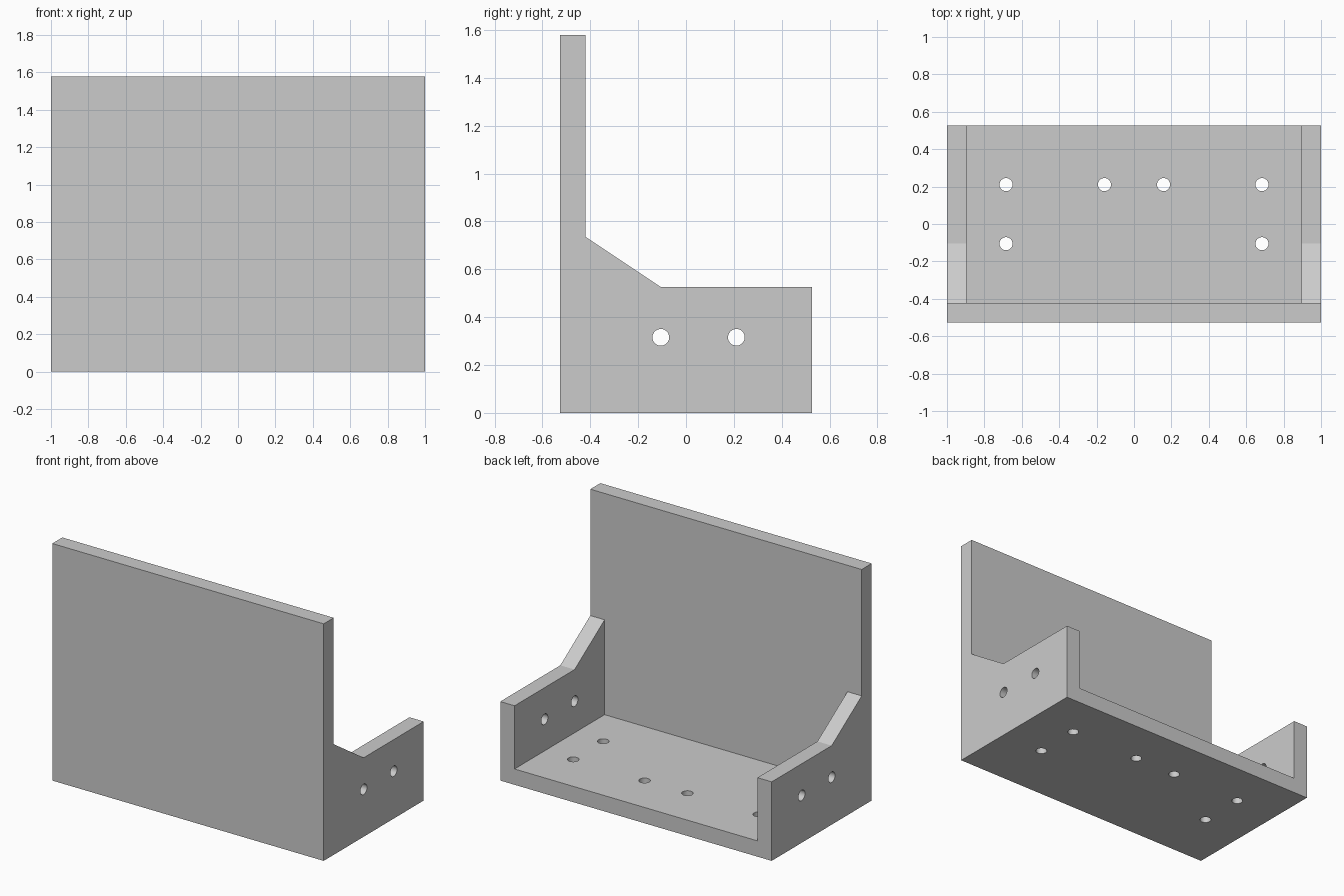
import bpy
import bmesh
from mathutils import Matrix, Vector

default = bpy.data.objects.get("Cube")
if default:
    bpy.data.objects.remove(default, do_unlink=True)

# Overall dimensions
U = 2 / 19                      # wall thickness, the basic unit
HALF_W, HALF_D, HEIGHT = 1.0, 5 * U, 15 * U
HOLE_R = 0.035

grey = bpy.data.materials.new("light grey")
grey.use_nodes = True
colour = (0.6, 0.6, 0.6, 1)
grey.diffuse_color = colour
grey.node_tree.nodes["Principled BSDF"].inputs["Base Color"].default_value = colour


def add_object(name, bm):
    bmesh.ops.recalc_face_normals(bm, faces=bm.faces[:])
    mesh = bpy.data.meshes.new(name)
    bm.to_mesh(mesh)
    bm.free()
    mesh.materials.append(grey)
    obj = bpy.data.objects.new(name, mesh)
    bpy.context.collection.objects.link(obj)
    return obj


def extrude_profile(name, profile):
    """Extrude a (y, z) outline across the full width."""
    bm = bmesh.new()
    face = bm.faces.new([bm.verts.new((-HALF_W, y, z)) for y, z in profile])
    new = bmesh.ops.extrude_face_region(bm, geom=[face])["geom"]
    verts = [g for g in new if isinstance(g, bmesh.types.BMVert)]
    bmesh.ops.translate(bm, verts=verts, vec=(2 * HALF_W, 0, 0))
    return add_object(name, bm)


def box(name, low, high):
    low, high = Vector(low), Vector(high)
    bm = bmesh.new()
    matrix = Matrix.Translation((low + high) / 2) @ Matrix.Diagonal((*(high - low), 1))
    bmesh.ops.create_cube(bm, size=1, matrix=matrix)
    return add_object(name, bm)


def drill(name, centre, axis, length):
    bm = bmesh.new()
    turn = Vector((0, 0, 1)).rotation_difference(Vector(axis)).to_matrix().to_4x4()
    bmesh.ops.create_cone(bm, cap_ends=True, segments=32, radius1=HOLE_R,
                          radius2=HOLE_R, depth=length,
                          matrix=Matrix.Translation(centre) @ turn)
    return add_object(name, bm)


def cut(target, cutter):
    cutter.hide_render = True
    mod = target.modifiers.new("cut", "BOOLEAN")
    mod.operation = "DIFFERENCE"
    mod.solver = "EXACT"
    mod.object = cutter
    bpy.context.view_layer.objects.active = target
    bpy.ops.object.modifier_apply(modifier=mod.name)
    bpy.data.objects.remove(cutter, do_unlink=True)


# Bracket body: tall front plate, sloping gussets and low side walls in one profile
bracket = extrude_profile("mounting_bracket", [
    (-HALF_D, 0), (HALF_D, 0), (HALF_D, 5 * U), (-U, 5 * U),
    (-4 * U, 7 * U), (-4 * U, HEIGHT), (-HALF_D, HEIGHT)])

# Open tray between the side walls
cut(bracket, box("tray_cutter", (U - HALF_W, -4 * U, U), (HALF_W - U, 1, 2)))

# Bolt holes through the side walls
for y in (-U, 2 * U):
    cut(bracket, drill("side_hole_cutter", (0, y, 3 * U), (1, 0, 0), 3))

# Bolt holes through the floor: four along the back, two nearer the front plate
for side in (-1, 1):
    for x, y in ((6.5 * U, 2 * U), (1.5 * U, 2 * U), (6.5 * U, -U)):
        cut(bracket, drill("floor_hole_cutter", (side * x, y, 0), (0, 0, 1), 0.5))

# Smooth hole walls, crisp plate edges
bpy.ops.object.select_all(action="DESELECT")
bracket.select_set(True)
bpy.context.view_layer.objects.active = bracket
bpy.ops.object.shade_smooth_by_angle()
